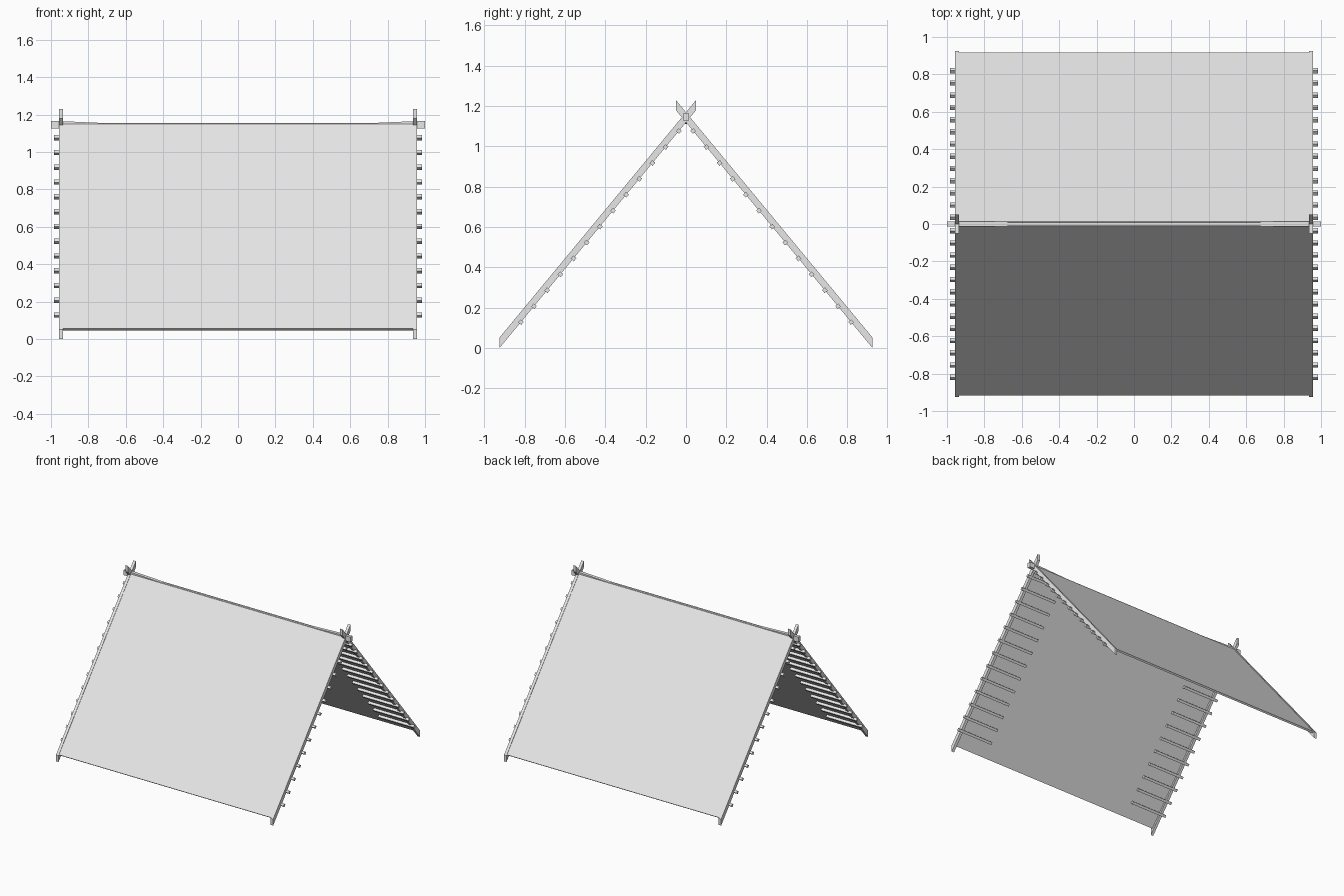
import bpy, bmesh, math
from mathutils import Matrix, Vector

cube = bpy.data.objects.get("Cube")
if cube:
    bpy.data.objects.remove(cube, do_unlink=True)

mat = bpy.data.materials.new("plain_grey")
mat.use_nodes = True
GREY = (0.8, 0.8, 0.8, 1)
mat.diffuse_color = GREY
mat.node_tree.nodes["Principled BSDF"].inputs["Base Color"].default_value = GREY

SLOPE = 1.21          # rise over run of the roof
ANGLE = math.atan(SLOPE)
FOOT_Y = -0.925


def low(y):
    """Height of the rafter underside on the front slope."""
    return (y - FOOT_Y) * SLOPE


def loft(name, sections):
    """Skin a row of equal-length rings and cap both ends."""
    bm = bmesh.new()
    rings = [[bm.verts.new(p) for p in ring] for ring in sections]
    for a, b in zip(rings, rings[1:]):
        for i in range(len(a)):
            j = (i + 1) % len(a)
            bm.faces.new((a[i], a[j], b[j], b[i]))
    bm.faces.new(rings[0])
    bm.faces.new(rings[-1])
    bmesh.ops.recalc_face_normals(bm, faces=bm.faces)
    mesh = bpy.data.meshes.new(name)
    bm.to_mesh(mesh)
    bm.free()
    mesh.materials.append(mat)
    ob = bpy.data.objects.new(name, mesh)
    bpy.context.collection.objects.link(ob)
    return ob


def prism(name, profile, x0, x1):
    """Extrude a (y, z) profile along x."""
    return loft(name, [[(x, y, z) for y, z in profile] for x in (x0, x1)])


# Small square peg cross-section, turned to lie along the slope
def peg_profile(z, side):
    y = FOOT_Y + z / SLOPE
    turn = Matrix.Rotation(ANGLE, 2)
    corners = [turn @ Vector((a * 0.01, b * 0.01))
               for a, b in ((-1, -1), (1, -1), (1, 1), (-1, 1))]
    return [(side * (y + c.x), z + c.y) for c in corners]


# Sheet, set just under the top edge of the rafters
along = Vector((math.cos(ANGLE), math.sin(ANGLE)))
inward = Vector((math.sin(ANGLE), -math.cos(ANGLE))) * 0.014
foot = Vector((-0.918, 0.055))
head = foot + along * ((-0.01 - foot.x) / along.x)
sheet = [foot, head, head + inward, foot + inward]

# Rafter with plumb-cut ends that cross above the ridge
rafter = [(FOOT_Y, 0), (0.05, low(0.05)), (0.05, low(0.05) + 0.05), (FOOT_Y, 0.052)]

for slope_name, side in (("front", 1), ("back", -1)):
    prism(slope_name + "_roof_sheet", [(side * p.x, p.y) for p in sheet], -0.94, 0.94)
    for end_name, end in (("left", 1), ("right", -1)):
        prism(f"{slope_name}_{end_name}_rafter",
              [(side * y, z) for y, z in rafter], end * 0.936, end * 0.958)
        # Row of pegs under the sheet, poking out past the rafter
        for i in range(13):
            prism(f"{slope_name}_{end_name}_peg_{i + 1}",
                  peg_profile(0.128 + i * 0.079, side), end * 0.67, end * 0.983)

# Ridge pole, slightly lower along its middle
stations = [(-1, 1.145), (-0.95, 1.145), (-0.65, 1.132),
            (0.65, 1.132), (0.95, 1.145), (1, 1.145)]
loft("ridge_pole", [[(x, a * 0.013, z + b * 0.02)
                     for a, b in ((-1, -1), (1, -1), (1, 1), (-1, 1))]
                    for x, z in stations])
